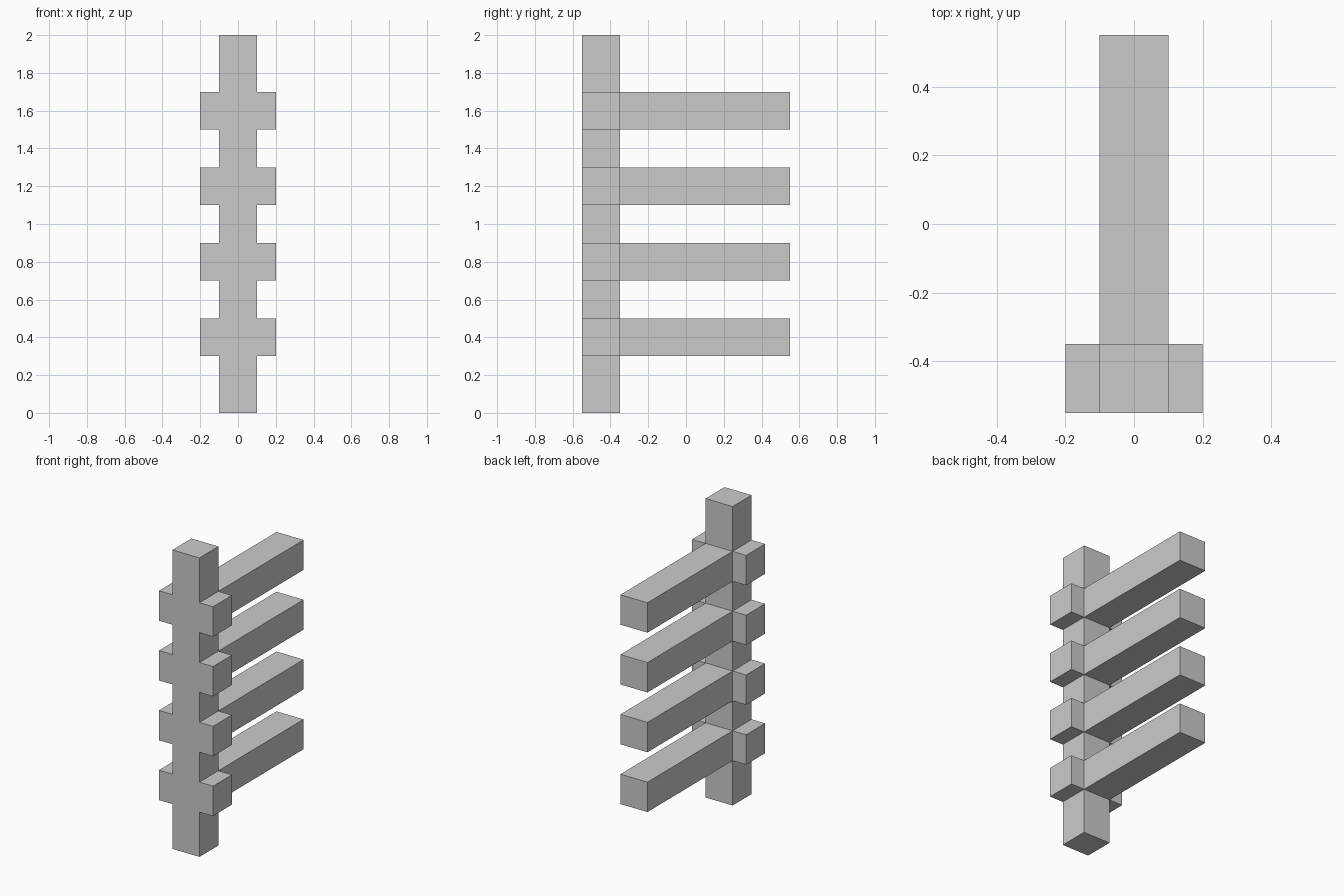
import bpy, bmesh
from mathutils import Vector

if "Cube" in bpy.data.objects:
    bpy.data.objects.remove(bpy.data.objects["Cube"])

HALF = 0.1                                  # half width of the square post
POST_Y = -0.45                              # post centre, front to back
ARM_BASES = (0.3, 0.7, 1.1, 1.5)            # underside of each arm
ARM_H, STUB_LEN, ARM_LEN = 0.2, 0.1, 0.9

bm = bmesh.new()

# Post: stacked square rings, cut at the bottom and top of every arm
levels = [0.0] + [z for b in ARM_BASES for z in (b, b + ARM_H)] + [2.0]
corners = [(-HALF, -HALF), (HALF, -HALF), (HALF, HALF), (-HALF, HALF)]
rings = [[bm.verts.new((x, POST_Y + y, z)) for x, y in corners] for z in levels]
bm.faces.new(rings[0][::-1])
bm.faces.new(rings[-1])

# Walls; sides 1, 2 and 3 face right, back and left
pushes = []
for i, (lo, hi) in enumerate(zip(rings, rings[1:])):
    for s in range(4):
        t = (s + 1) % 4
        face = bm.faces.new((lo[s], lo[t], hi[t], hi[s]))
        if i % 2 and s:
            offset = {1: (STUB_LEN, 0, 0), 2: (0, ARM_LEN, 0), 3: (-STUB_LEN, 0, 0)}[s]
            pushes.append((face, Vector(offset)))

# Short side stubs and long rear arms pulled out of the post
for face, offset in pushes:
    tip = bmesh.ops.extrude_discrete_faces(bm, faces=[face])["faces"][0]
    bmesh.ops.translate(bm, verts=tip.verts[:], vec=offset)

bmesh.ops.recalc_face_normals(bm, faces=bm.faces[:])
mesh = bpy.data.meshes.new("post_with_arms")
bm.to_mesh(mesh)
bm.free()
bpy.context.collection.objects.link(bpy.data.objects.new("post_with_arms", mesh))
